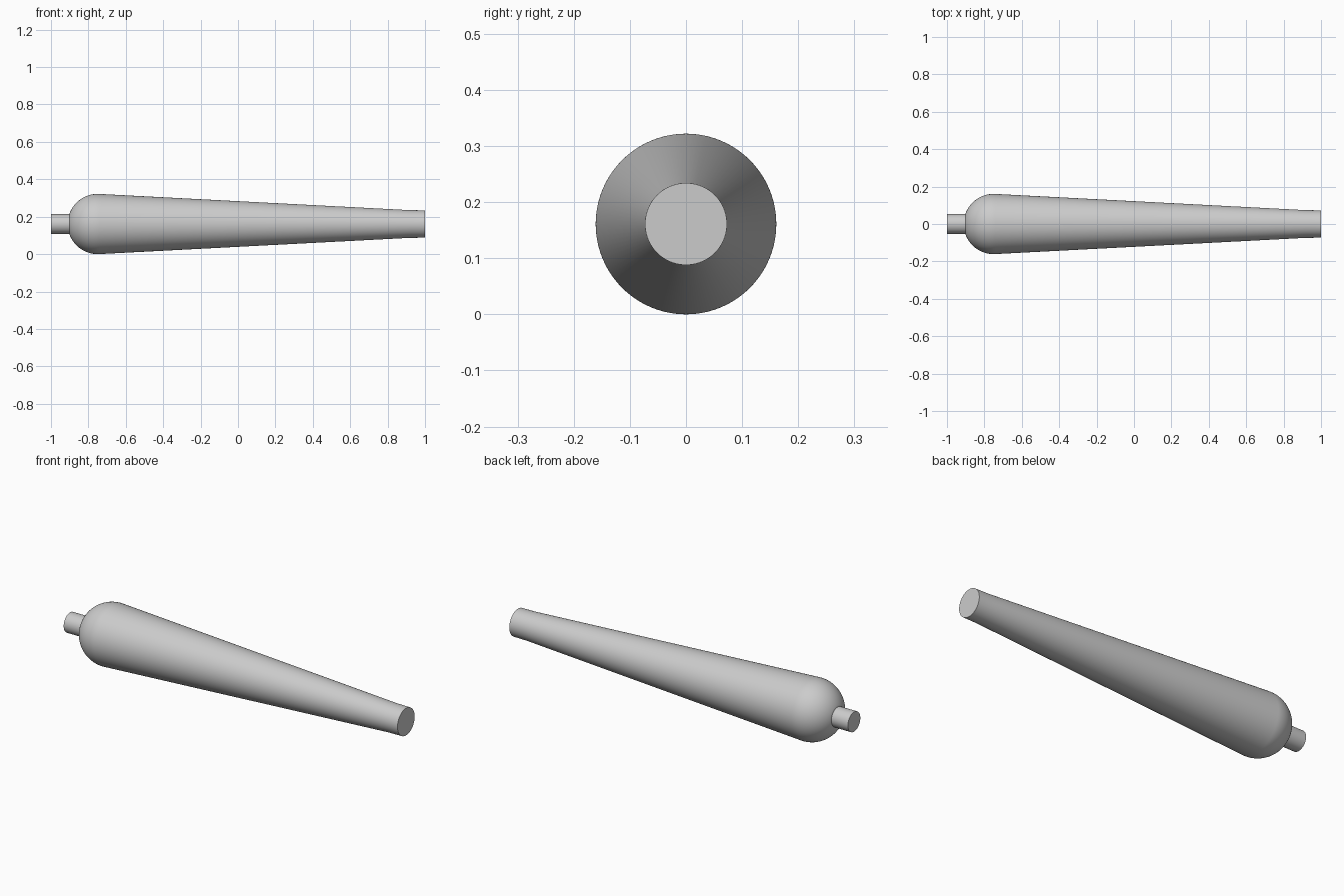
import bpy, bmesh, math
from mathutils import Matrix

cube = bpy.data.objects.get("Cube")
if cube:
    bpy.data.objects.remove(cube, do_unlink=True)

SIDES = 96
AXIS_Z = 0.161

grey = bpy.data.materials.new("light_grey")
grey.use_nodes = True
colour = (0.6, 0.6, 0.6, 1)
grey.diffuse_color = colour
grey.node_tree.nodes["Principled BSDF"].inputs["Base Color"].default_value = colour


def lathe(name, profile):
    """Revolve (x, radius) points around the long axis and cap both ends."""
    bm = bmesh.new()
    rings = []
    for x, r in profile:
        rings.append([bm.verts.new((x, r * math.cos(a), r * math.sin(a)))
                      for a in (math.tau * i / SIDES for i in range(SIDES))])
    for a, b in zip(rings, rings[1:]):
        for i in range(SIDES):
            j = (i + 1) % SIDES
            bm.faces.new((a[i], a[j], b[j], b[i]))
    bm.faces.new(rings[0])
    bm.faces.new(rings[-1])
    bmesh.ops.recalc_face_normals(bm, faces=bm.faces)
    bm.transform(Matrix.Translation((0, 0, AXIS_Z)))
    mesh = bpy.data.meshes.new(name)
    bm.to_mesh(mesh)
    bm.free()
    mesh.materials.append(grey)
    obj = bpy.data.objects.new(name, mesh)
    bpy.context.collection.objects.link(obj)
    bpy.ops.object.select_all(action="DESELECT")
    obj.select_set(True)
    bpy.context.view_layer.objects.active = obj
    bpy.ops.object.shade_smooth_by_angle(angle=math.radians(30))


# Tapered body: round shoulder, long straight taper, short straight tip
R, CENTRE = 0.161, -0.75
STUB_R = 0.053
start, end = math.asin(STUB_R / R), math.radians(93)
STEPS = 24
shoulder = []
for k in range(STEPS + 1):
    t = start + (end - start) * k / STEPS
    shoulder.append((CENTRE - R * math.cos(t), R * math.sin(t)))
lathe("tapered_body", shoulder + [(0.92, 0.074), (1.0, 0.073)])

# Thin peg projecting from the rounded end
lathe("end_peg", [(-1.0, STUB_R), (-0.89, STUB_R)])
